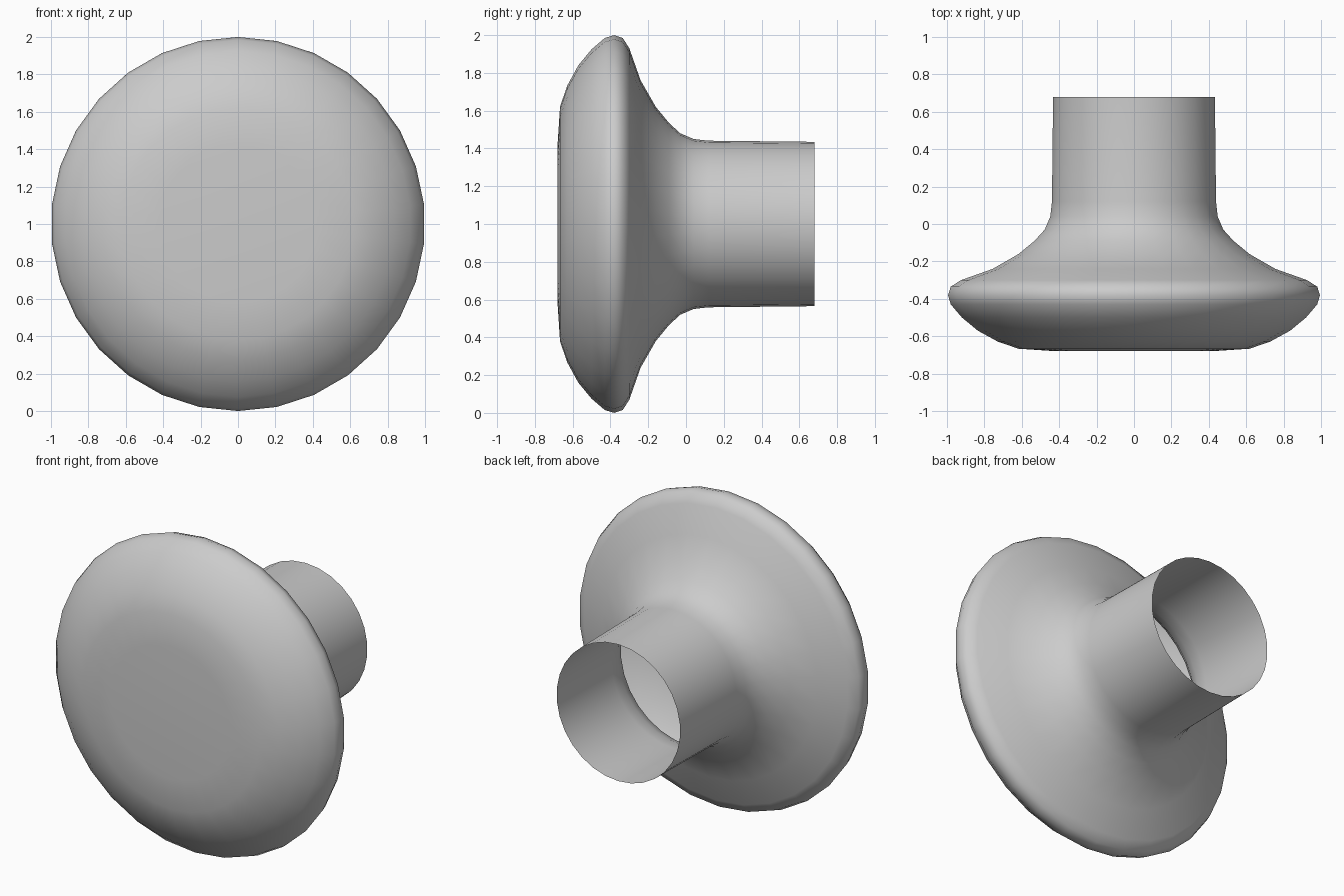
import bpy, bmesh, math
from mathutils import Vector

cube = bpy.data.objects.get("Cube")
if cube:
    bpy.data.objects.remove(cube, do_unlink=True)

SEGMENTS = 30

# Single plain grey
grey = bpy.data.materials.new("plain grey")
grey.use_nodes = True
colour = (0.6, 0.6, 0.6, 1)
grey.diffuse_color = colour
grey.node_tree.nodes["Principled BSDF"].inputs["Base Color"].default_value = colour

# Half profile as (depth, radius): domed face, rounded rim, flared neck, open stem
profile = [
    (-0.68, 0), (-0.68, 0.42), (-0.667, 0.62), (-0.63, 0.73), (-0.57, 0.84),
    (-0.5, 0.925), (-0.43, 0.985), (-0.38, 1), (-0.335, 0.985), (-0.3, 0.93),
    (-0.24, 0.76), (-0.16, 0.62), (-0.09, 0.535), (-0.03, 0.48),
    (0.04, 0.45), (0.12, 0.441), (0.68, 0.435),
]


def lathe(name, points, centre):
    """Turn a profile around the y axis into a thin open shell."""
    bm = bmesh.new()
    verts = [bm.verts.new((0, y, r)) for y, r in points]
    edges = [bm.edges.new(pair) for pair in zip(verts, verts[1:])]
    bmesh.ops.spin(bm, geom=verts + edges, cent=(0, 0, 0), axis=(0, 1, 0),
                   angle=math.tau, steps=SEGMENTS, use_duplicate=False)
    bmesh.ops.remove_doubles(bm, verts=bm.verts, dist=0.0005)
    bmesh.ops.recalc_face_normals(bm, faces=bm.faces)
    # The face of the knob must point to the front
    front = min(bm.faces, key=lambda f: f.calc_center_median().y)
    if front.normal.y > 0:
        bmesh.ops.reverse_faces(bm, faces=bm.faces)
    for face in bm.faces:
        face.smooth = True
    bmesh.ops.translate(bm, verts=bm.verts, vec=Vector(centre))
    mesh = bpy.data.meshes.new(name)
    bm.to_mesh(mesh)
    bm.free()
    mesh.materials.append(grey)
    obj = bpy.data.objects.new(name, mesh)
    bpy.context.collection.objects.link(obj)
    return obj


lathe("round_knob", profile, (0, 0, 1))
